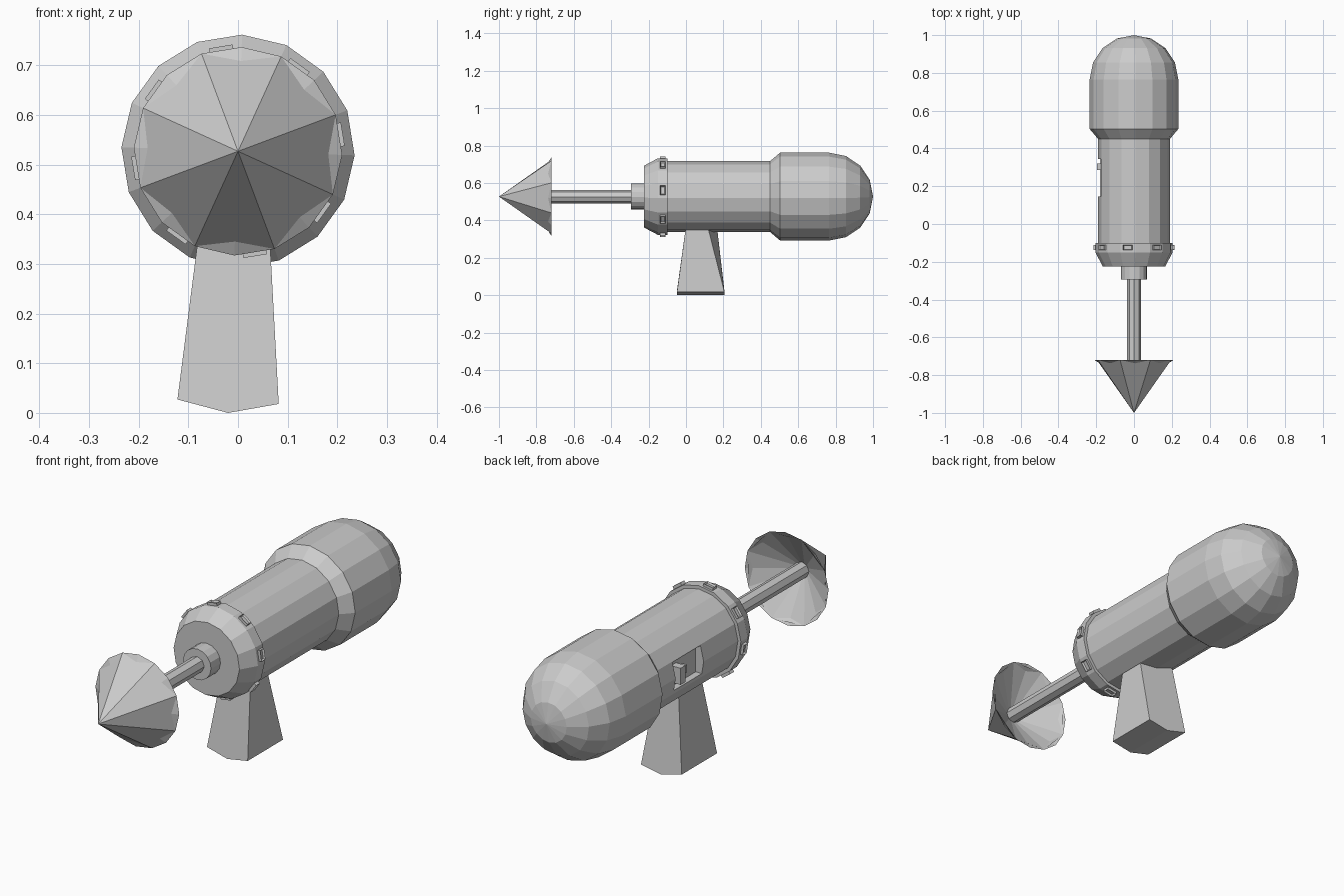
import bpy, bmesh, math
from mathutils import Matrix, Vector

if "Cube" in bpy.data.objects:
    bpy.data.objects.remove(bpy.data.objects["Cube"])

ZC = 0.527                    # height of the long axis
PHASE = math.radians(-2)      # slight roll of all round parts


def finish(bm, name):
    bmesh.ops.remove_doubles(bm, verts=bm.verts, dist=1e-5)
    bmesh.ops.recalc_face_normals(bm, faces=bm.faces)
    me = bpy.data.meshes.new(name)
    bm.to_mesh(me)
    bm.free()
    ob = bpy.data.objects.new(name, me)
    bpy.context.collection.objects.link(ob)
    return ob


def lathe(name, profile, n, phase=PHASE):
    """Spin (y, radius) points about the long axis."""
    bm = bmesh.new()
    rings = []
    for y, r in profile:
        if r == 0:
            rings.append([bm.verts.new((0, y, ZC))] * n)
            continue
        ring = []
        for i in range(n):
            a = phase + i * math.tau / n
            ring.append(bm.verts.new((r * math.cos(a), y, ZC + r * math.sin(a))))
        rings.append(ring)
    for a, b in zip(rings, rings[1:]):
        for i in range(n):
            j = (i + 1) % n
            bm.faces.new(list(dict.fromkeys((a[i], a[j], b[j], b[i]))))
    for ring in (rings[0], rings[-1]):
        if ring[0] is not ring[1] and name != "head_inner":
            bm.faces.new(ring)
    return finish(bm, name)


def box(name, lo, hi):
    bm = bmesh.new()
    lo, hi = Vector(lo), Vector(hi)
    m = Matrix.Translation((lo + hi) / 2) @ Matrix.Diagonal((*(hi - lo), 1))
    bmesh.ops.create_cube(bm, size=1, matrix=m)
    return finish(bm, name)


# Main body: front taper, ring, tube, flare and domed rear tank
dome = [(0.765 + 0.235 * math.sin(t), 0.235 * math.cos(t))
        for t in (math.radians(22.5 * k) for k in range(4))]
body = lathe("body", [(-0.225, 0.165), (-0.15, 0.205), (-0.10, 0.205), (-0.10, 0.19),
                      (0.45, 0.19), (0.503, 0.235)] + dome + [(1.0, 0)], 16)

# Recess in the left side of the tube
cutter = box("recess_cutter", (-0.30, 0.145, ZC - 0.05), (-0.15, 0.345, ZC + 0.075))
cutter.hide_render = True
mod = body.modifiers.new("recess", 'BOOLEAN')
mod.operation, mod.solver, mod.object = 'DIFFERENCE', 'EXACT', cutter
bpy.context.view_layer.objects.active = body
bpy.ops.object.modifier_apply(modifier=mod.name)
bpy.data.objects.remove(cutter)

# Latch inside the recess
box("latch_handle", (-0.197, 0.285, ZC - 0.03), (-0.145, 0.32, ZC + 0.045))
box("latch_bar", (-0.172, 0.24, ZC - 0.01), (-0.145, 0.29, ZC + 0.025))

# Collar and rod
lathe("collar", [(-0.293, 0.07), (-0.20, 0.07)], 16)
lathe("rod", [(-0.83, 0.036), (-0.20, 0.036)], 8)

# Pointed head: eight-sided outside, hollow round inside
lathe("head_outer", [(-1.0, 0), (-0.72, 0.21)], 8, PHASE + math.tau / 16)
bpy.data.objects["head_outer"].name = "head_outer"
me = bpy.data.objects["head_outer"].data
bm = bmesh.new()
bm.from_mesh(me)
bmesh.ops.delete(bm, geom=[f for f in bm.faces if len(f.verts) == 8], context='FACES_ONLY')
bm.to_mesh(me)
bm.free()
lathe("head_inner", [(-0.72, 0.21), (-0.85, 0)], 16)

# Framed studs around the front ring
for k in range(8):
    a = PHASE + math.tau / 32 + k * math.tau / 8
    bm = bmesh.new()
    bmesh.ops.create_cube(bm, size=1, matrix=Matrix.Translation((0.203, 0, 0))
                          @ Matrix.Diagonal((0.022, 0.028, 0.048, 1)))
    top = max(bm.faces, key=lambda f: f.calc_center_median().x)
    bmesh.ops.inset_region(bm, faces=[top], thickness=0.006)
    for v in top.verts:
        v.co.x -= 0.008
    bm.transform(Matrix.Translation((0, -0.124, ZC)) @ Matrix.Rotation(-a, 4, 'Y'))
    finish(bm, "stud_%d" % (k + 1))

# Tapered stand with a shallow V-shaped foot
bm = bmesh.new()
foot = [(-0.122, 0.027), (-0.02, 0.0), (0.082, 0.018)]
front = [bm.verts.new((x, -0.048, z)) for x, z in foot]
back = [bm.verts.new((x, 0.205, z)) for x, z in foot]
tf = [bm.verts.new(p) for p in ((-0.078, 0.0, 0.37), (0.063, 0.0, 0.37))]
tb = [bm.verts.new(p) for p in ((-0.078, 0.165, 0.37), (0.063, 0.115, 0.37))]
for f in (front + tf[::-1], back + tb[::-1],
          [front[0], back[0], tb[0], tf[0]], [front[2], back[2], tb[1], tf[1]],
          [front[0], front[1], back[1], back[0]],
          [front[1], front[2], back[2], back[1]], tf + tb[::-1]):
    bm.faces.new(f)
finish(bm, "stand")
